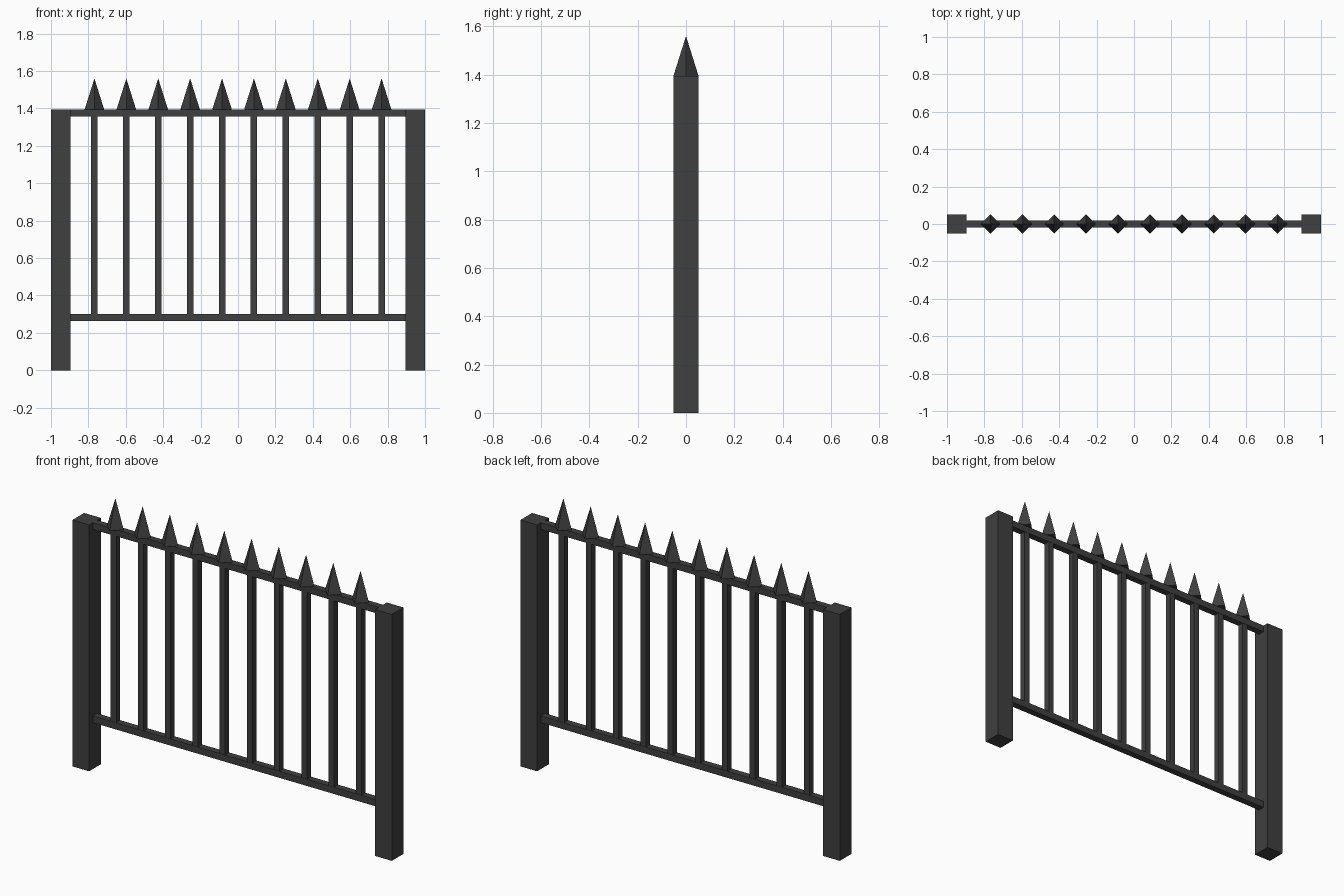
import bpy

if "Cube" in bpy.data.objects:
    bpy.data.objects.remove(bpy.data.objects["Cube"])

POST = 0.104      # post width and depth
TOP = 1.395       # height of posts and top rail
TIP = 1.56        # height of spike points
RAIL = 0.038      # rail thickness
BAR = 0.035       # bar thickness
STEP = 0.1706     # bar spacing


def box(name, x0, x1, depth, z0, z1):
    bpy.ops.mesh.primitive_cube_add(size=1, location=((x0 + x1) / 2, 0, (z0 + z1) / 2))
    ob = bpy.context.object
    ob.name = name
    ob.scale = (x1 - x0, depth, z1 - z0)
    bpy.ops.object.transform_apply(location=False, rotation=False, scale=True)
    mat_on(ob)


def mat_on(ob):
    ob.data.materials.append(iron)


iron = bpy.data.materials.new("dark_iron")
iron.diffuse_color = (0.05, 0.05, 0.05, 1)
iron.use_nodes = True
iron.node_tree.nodes["Principled BSDF"].inputs["Base Color"].default_value = iron.diffuse_color

# End posts
box("left_post", -1, -1 + POST, POST, 0, TOP)
box("right_post", 1 - POST, 1, POST, 0, TOP)

# Horizontal rails between the posts
inner = 1 - POST
box("top_rail", -inner, inner, RAIL, TOP - RAIL, TOP)
box("bottom_rail", -inner, inner, RAIL, 0.263, 0.263 + RAIL)

# Upright bars, each with a four-sided spike set diagonally
for i in range(10):
    x = (i - 4.5) * STEP
    box("bar", x - BAR / 2, x + BAR / 2, BAR, 0.263 + RAIL, TOP - RAIL)
    bpy.ops.mesh.primitive_cone_add(vertices=4, radius1=0.052, radius2=0, depth=TIP - TOP,
                                    location=(x, 0, (TIP + TOP) / 2))
    spike = bpy.context.object
    spike.name = "spike"
    mat_on(spike)
